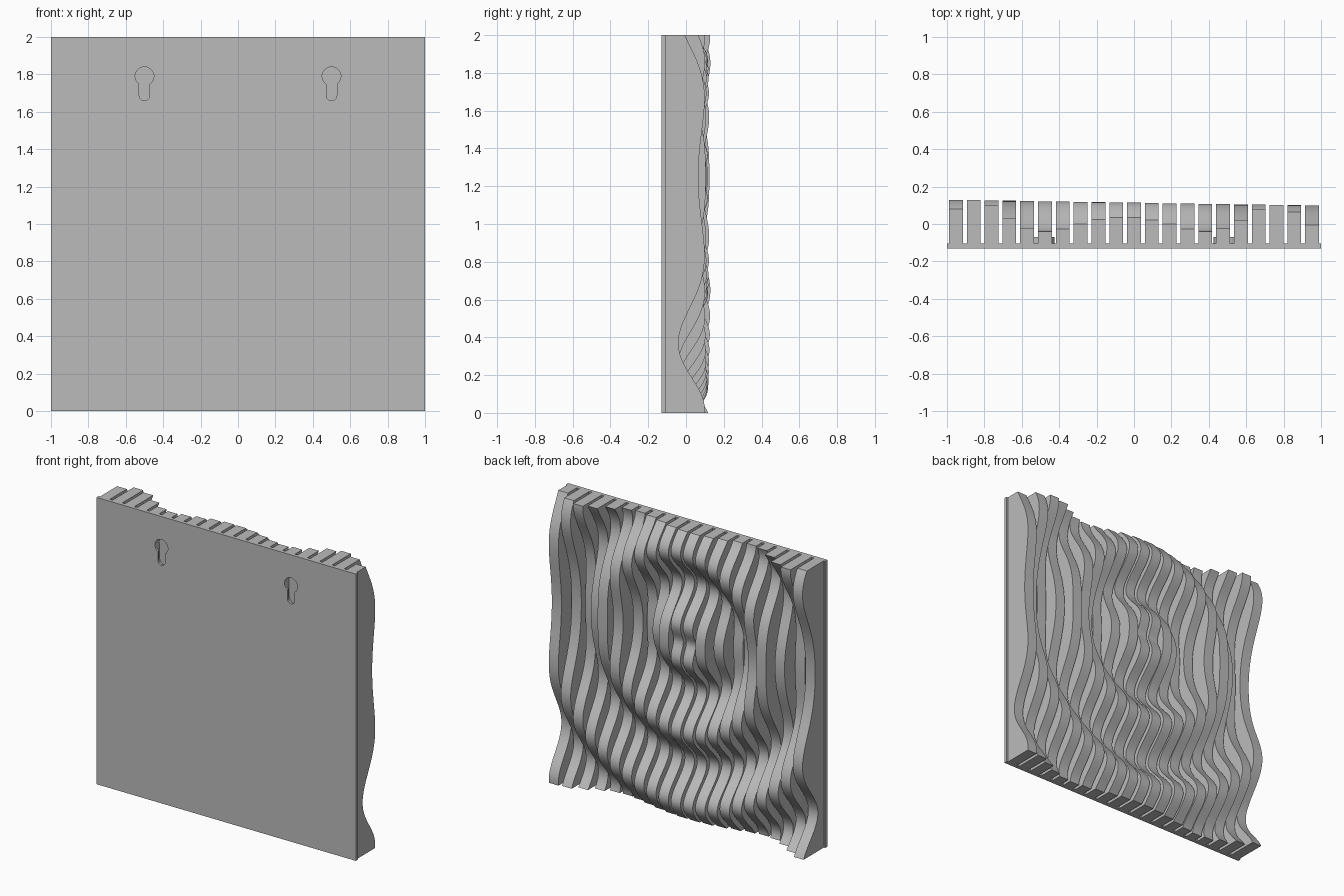
import bpy, bmesh, math
from mathutils import Vector

cube = bpy.data.objects.get("Cube")
if cube:
    bpy.data.objects.remove(cube, do_unlink=True)

grey = bpy.data.materials.new("plain grey")
grey.use_nodes = True
color = (0.5, 0.5, 0.5, 1)
grey.diffuse_color = color
grey.node_tree.nodes["Principled BSDF"].inputs["Base Color"].default_value = color

FRONT, JOIN = -0.13, -0.105      # faces of the backing board
SLATS, PITCH, WIDTH = 21, 2 / 21, 0.074
STEPS = 100


def prism(name, points, depth):
    """Extrude a closed outline along a vector."""
    bm = bmesh.new()
    face = bm.faces.new([bm.verts.new(p) for p in points])
    result = bmesh.ops.extrude_face_region(bm, geom=[face], use_keep_orig=True)
    moved = [g for g in result["geom"] if isinstance(g, bmesh.types.BMVert)]
    bmesh.ops.translate(bm, verts=moved, vec=Vector(depth))
    bmesh.ops.recalc_face_normals(bm, faces=bm.faces)
    mesh = bpy.data.meshes.new(name)
    bm.to_mesh(mesh)
    bm.free()
    mesh.materials.append(grey)
    obj = bpy.data.objects.new(name, mesh)
    bpy.context.collection.objects.link(obj)
    return obj


def keyhole(name, x, radius, half_slot, y0, y1):
    """Round head with a narrower rounded slot hanging below it."""
    head, foot = 1.79, 1.687
    start = -math.acos(half_slot / radius)
    sweep = math.pi - 2 * start
    pts = []
    for i in range(25):
        a = start + sweep * i / 24
        pts.append((x + radius * math.cos(a), y0, head + radius * math.sin(a)))
    for i in range(13):
        a = math.pi + math.pi * i / 12
        pts.append((x + half_slot * math.cos(a), y0, foot + half_slot * math.sin(a)))
    return prism(name, pts, (0, y1 - y0, 0))


def cut(obj, cutter):
    mod = obj.modifiers.new("cut", "BOOLEAN")
    mod.operation, mod.solver, mod.object = "DIFFERENCE", "EXACT", cutter
    bpy.context.view_layer.objects.active = obj
    bpy.ops.object.modifier_apply(modifier=mod.name)


def ripple(x, z):
    """Height of the ring waves spreading from an off-centre point."""
    r = math.hypot(x + 0.05, z - 1.25) + 0.045 * x * x
    return 0.037 - 0.008 * x + (0.077 - 0.008 * x) * math.sin(4 * math.pi * r)


# Backing board
board = prism("backing_board", [(-1, FRONT, 0), (1, FRONT, 0), (1, FRONT, 2), (-1, FRONT, 2)],
              (0, JOIN - FRONT, 0))

# Upright slats with a wavy edge
slats = []
for n in range(SLATS):
    x = (n - SLATS // 2) * PITCH
    left = x - WIDTH / 2
    edge = [(left, ripple(x, 2 * i / STEPS), 2 * i / STEPS) for i in range(STEPS + 1)]
    outline = [(left, JOIN, 0)] + edge + [(left, JOIN, 2)]
    slats.append(prism(f"slat_{n + 1}", outline, (WIDTH, 0, 0)))

# Hanging keyholes: a shaped opening, a wider pocket behind it and its housing
for side in (-1, 1):
    x = side * 0.5
    label = "left" if side > 0 else "right"
    housing = keyhole(f"{label}_keyhole_housing", x, 0.075, 0.07, JOIN, -0.07)
    opening = keyhole("opening_cutter", x, 0.05, 0.028, -0.15, -0.11)
    pocket = keyhole("pocket_cutter", x, 0.052, 0.05, -0.115, -0.08)
    cut(board, opening)
    cut(board, pocket)
    cut(housing, pocket)
    for slat in slats:
        center = (slats.index(slat) - SLATS // 2) * PITCH
        if abs(center - x) < 0.1:
            cut(slat, pocket)
    for helper in (opening, pocket):
        bpy.data.objects.remove(helper, do_unlink=True)

# Smooth waves with crisp slat edges
bpy.ops.object.select_all(action="DESELECT")
for slat in slats:
    slat.select_set(True)
bpy.context.view_layer.objects.active = slats[0]
bpy.ops.object.shade_smooth_by_angle(angle=math.radians(30))
